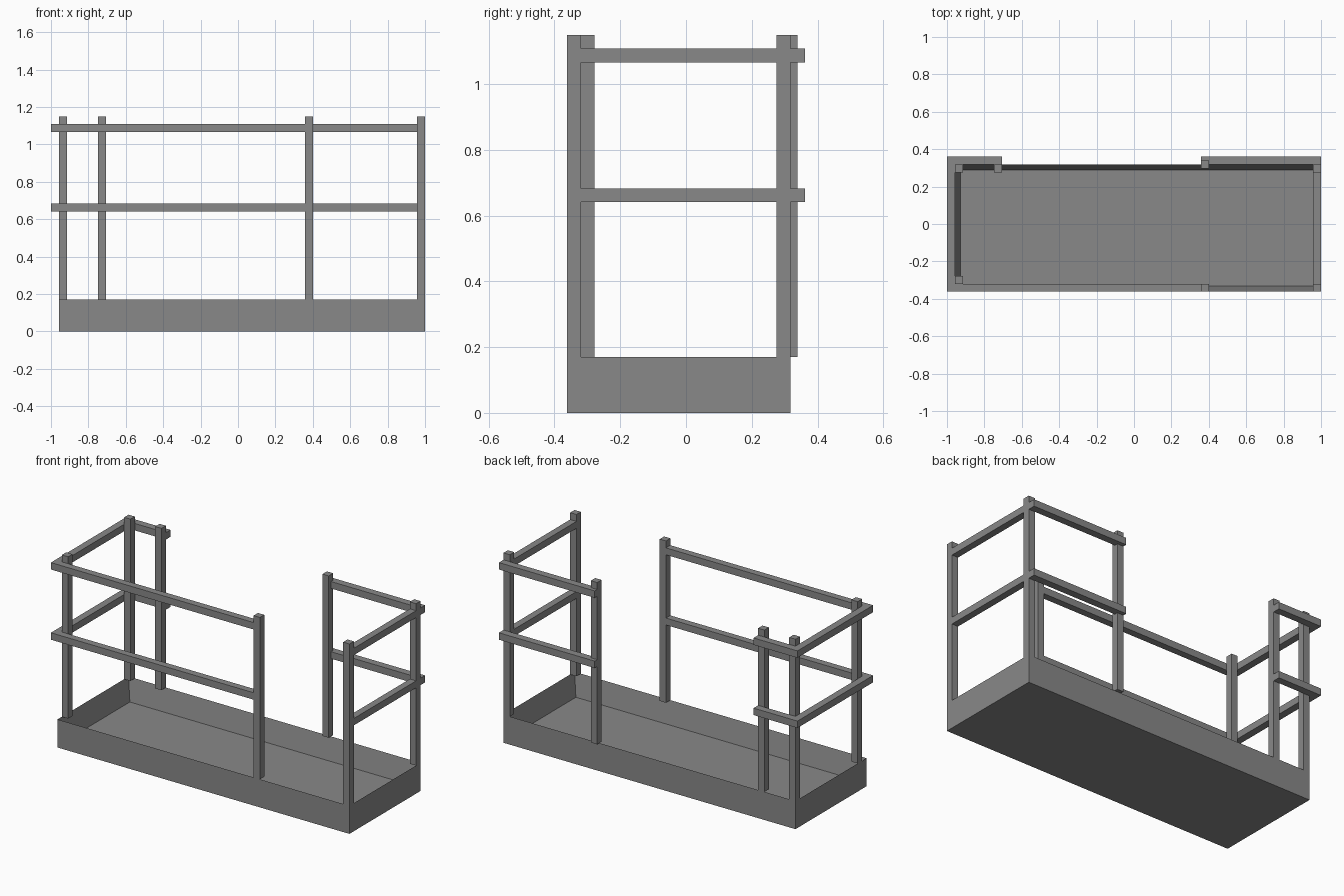
import bpy, bmesh
from mathutils import Vector

if "Cube" in bpy.data.objects:
    bpy.data.objects.remove(bpy.data.objects["Cube"])

grey = bpy.data.materials.new("painted_grey")
grey.diffuse_color = (0.25, 0.25, 0.25, 1)
grey.use_nodes = True
grey.node_tree.nodes["Principled BSDF"].inputs["Base Color"].default_value = grey.diffuse_color

T = 0.042                      # bar thickness
X0, X1 = -0.956, 1.0           # tray extents
Y0, Y1 = -0.362, 0.318
WALL, TOP = 0.17, 1.15


def box(name, x, y, z, recess=None):
    """Box from (min, max) pairs; recess = (rim width, depth) sinks the top."""
    bm = bmesh.new()
    bmesh.ops.create_cube(bm, size=1)
    size = Vector((x[1] - x[0], y[1] - y[0], z[1] - z[0]))
    mid = Vector((x[0] + x[1], y[0] + y[1], z[0] + z[1])) / 2
    for v in bm.verts:
        v.co = v.co * size + mid
    if recess:
        bm.normal_update()
        top = max(bm.faces, key=lambda f: f.normal.z)
        bmesh.ops.inset_region(bm, faces=[top], thickness=recess[0])
        for v in top.verts:
            v.co.z -= recess[1]
    mesh = bpy.data.meshes.new(name)
    bm.to_mesh(mesh)
    bm.free()
    mesh.materials.append(grey)
    ob = bpy.data.objects.new(name, mesh)
    bpy.context.collection.objects.link(ob)


# Hollow floor tray
box("floor_tray", (X0, X1), (Y0, Y1), (0, WALL), (T, WALL - 0.035))

# Upright posts: lower x and y corner of each
posts = {
    "front_left_post": (X0, -0.32),
    "front_gate_post": (0.358, Y0),
    "front_right_post": (X1 - T, Y0),
    "back_right_post": (X1 - T, Y1 - T),
    "back_gate_post_right": (0.358, 0.297),
    "back_gate_post_left": (-0.748, Y1 - T),
    "back_left_post": (X0, Y1 - T),
}
for name, (x, y) in posts.items():
    box(name, (x, x + T), (y, y + T), (WALL, TOP))

# Two levels of guard rails
rails = {
    "front_rail": ((-1, 0.358), (Y0, -0.32)),
    "left_rail": ((-1, X0), (-0.32, Y1)),
    "back_left_rail": ((-1, -0.706), (Y1, 0.362)),
    "back_right_rail": ((0.358, 1), (Y1, 0.362)),
    "right_rail": ((X1 - T, X1), (Y0 + T, Y1 - T)),
}
for level, z in (("middle", 0.641), ("top", 1.066)):
    for name, (x, y) in rails.items():
        box(f"{level}_{name}", x, y, (z, z + T))
